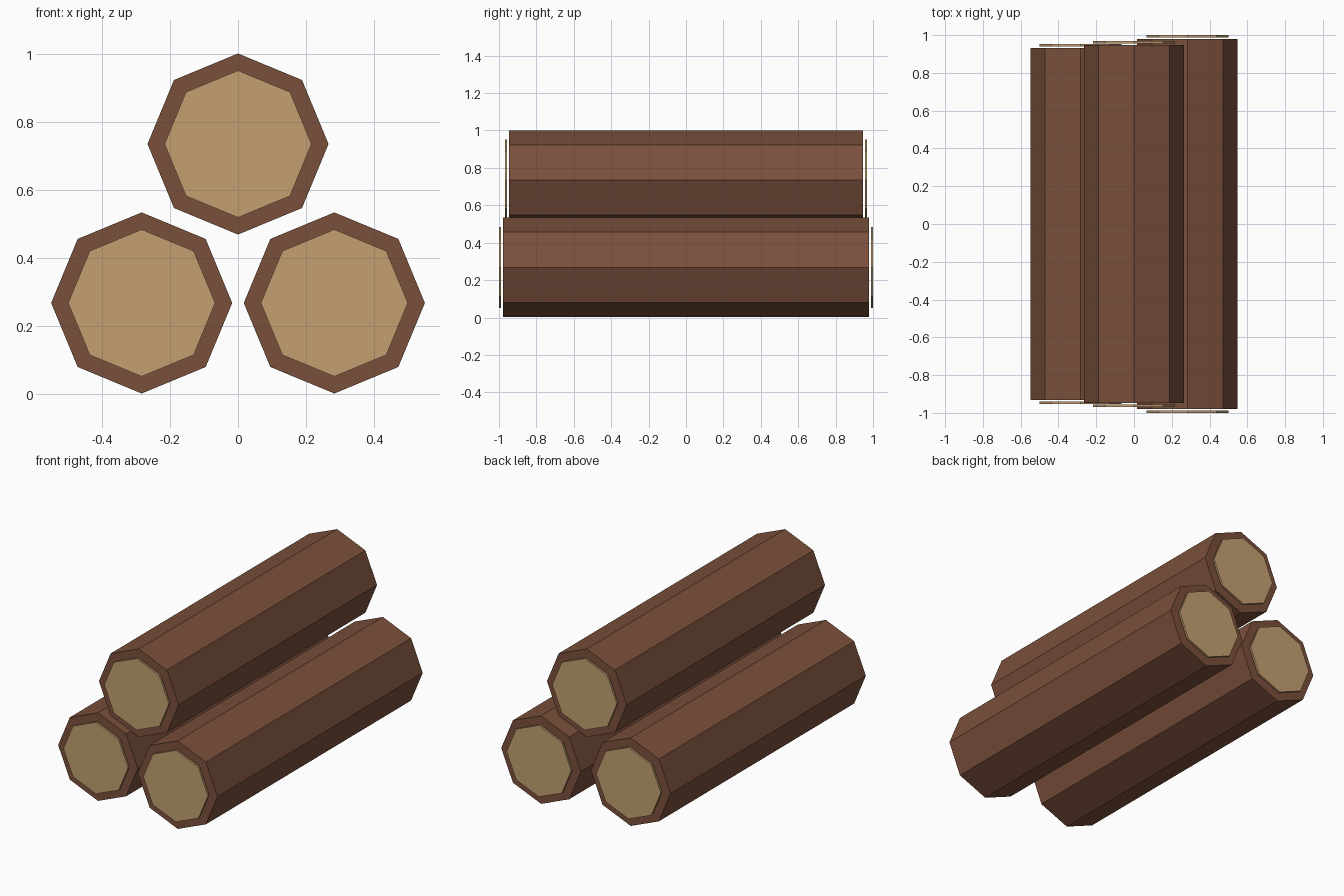
import bpy
import math

if "Cube" in bpy.data.objects:
    bpy.data.objects.remove(bpy.data.objects["Cube"])


def material(name, rgb):
    # sRGB 0-255 to linear
    mat = bpy.data.materials.new(name)
    lin = [((c / 255 + 0.055) / 1.055) ** 2.4 for c in rgb]
    mat.diffuse_color = (*lin, 1.0)
    mat.use_nodes = True
    mat.node_tree.nodes["Principled BSDF"].inputs["Base Color"].default_value = mat.diffuse_color
    return mat


BARK = material("brown bark", (122, 80, 59))
WOOD = material("cut wood tan", (196, 160, 113))


def octagon(name, radius, length, location, mat):
    # Eight-sided prism lying along y, with a corner pointing straight up
    bpy.ops.mesh.primitive_cylinder_add(
        vertices=8, radius=radius, depth=length,
        location=location, rotation=(math.pi / 2, 0, 0))
    obj = bpy.context.object
    obj.name = name
    obj.data.materials.append(mat)
    return obj


BARK_RADIUS, CUT_RADIUS = 0.266, 0.216
GAP, CUT_THICKNESS = 0.009, 0.012

# Three stacked logs: name, x, z, half length of the bark
logs = [
    ("left_log", -0.283, 0.268, 0.932),
    ("right_log", 0.283, 0.268, 0.979),
    ("top_log", 0.0, 0.735, 0.947),
]

for name, x, z, half in logs:
    octagon(name, BARK_RADIUS, 2 * half, (x, 0, z), BARK)
    # Pale cut faces standing just off both ends
    for side, label in ((-1, "front"), (1, "back")):
        y = side * (half + GAP + CUT_THICKNESS / 2)
        octagon(f"{name}_{label}_cut", CUT_RADIUS, CUT_THICKNESS, (x, y, z), WOOD)
